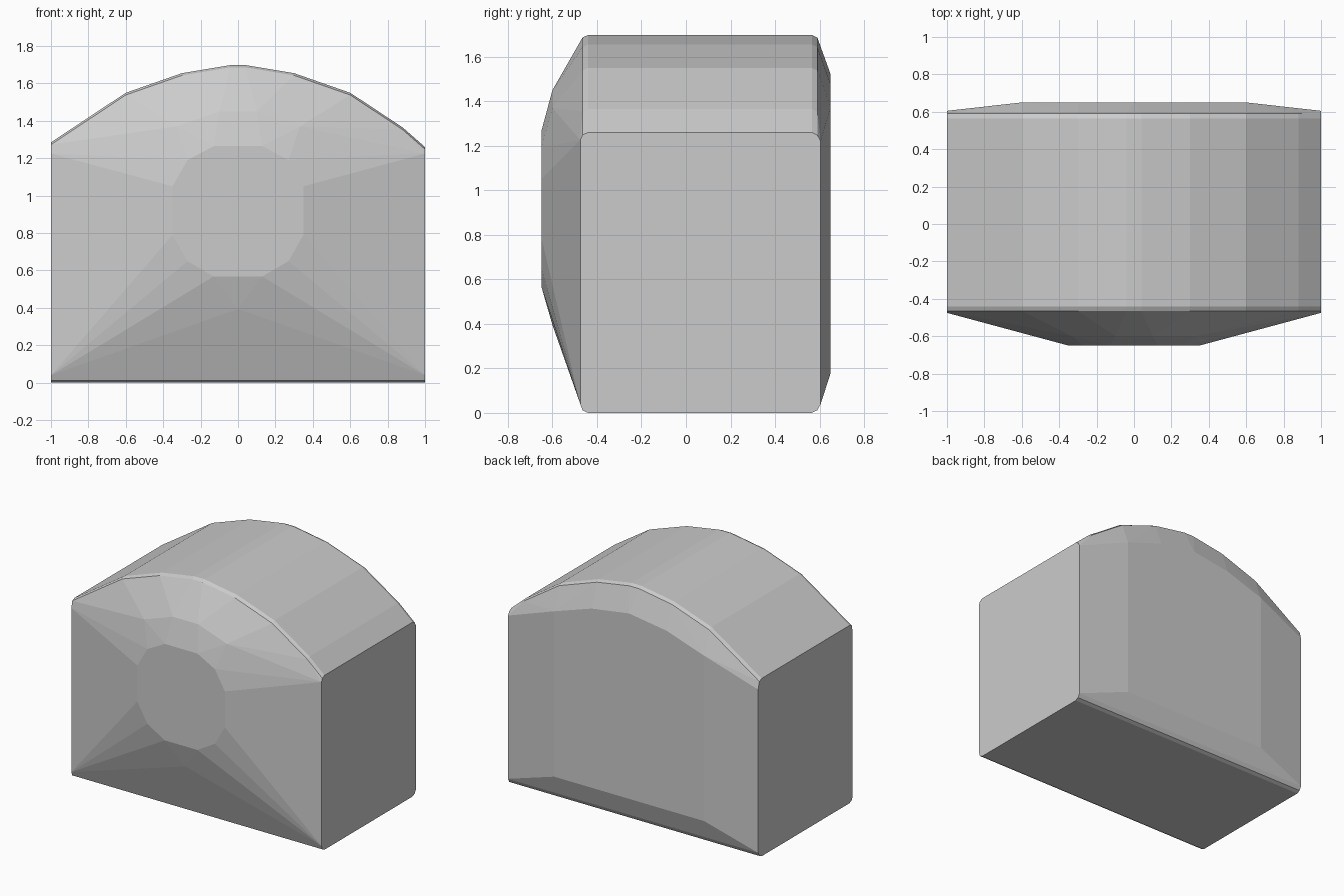
import bpy, bmesh

if "Cube" in bpy.data.objects:
    bpy.data.objects.remove(bpy.data.objects["Cube"])

def mirrored(pts):
    return pts + [(-x, z) for x, z in pts if x > 0]

bm = bmesh.new()

def ring(y, pts):
    for x, z in pts:
        bm.verts.new((x, y, z))

# arched outline, almost symmetric
arch = [(1, 1.26), (0.88, 1.365), (0.6, 1.55), (0.3, 1.655), (0.04, 1.698),
        (-0.04, 1.698), (-0.3, 1.655), (-0.6, 1.55), (-1, 1.285)]
base = mirrored([(1, 0)])
for y in (-0.44, 0.565):
    ring(y, arch + base)

# softened rims, slightly inset from the outline
for y in (-0.465, 0.59):
    ring(y, [(x, z - 0.012) for x, z in arch] + mirrored([(1, 0.012)]))
ring(-0.475, mirrored([(1, 0.04), (1, 1.225)]))
ring(0.605, mirrored([(1, 0.04), (1, 1.22)]))

# domed front: middle ring and flat round centre
ring(-0.60, mirrored([(0, 0.395), (0.1, 1.45), (0.33, 1.37)]))
ring(-0.65, mirrored([(0.13, 1.265), (0.27, 1.19), (0.35, 1.05),
                      (0.35, 0.79), (0.27, 0.65), (0.13, 0.568)]))

# flat back panel
ring(0.65, mirrored([(0.6, 0.18), (0.6, 1.375), (0.3, 1.475), (0, 1.52)]))

# skin the rings as a convex solid
res = bmesh.ops.convex_hull(bm, input=bm.verts)
loose = [v for v in bm.verts if not v.link_faces]
bmesh.ops.delete(bm, geom=loose, context='VERTS')
bmesh.ops.dissolve_limit(bm, angle_limit=0.01, verts=bm.verts, edges=bm.edges)
bmesh.ops.recalc_face_normals(bm, faces=bm.faces)

mesh = bpy.data.meshes.new("arched_block")
bm.to_mesh(mesh)
bm.free()
block = bpy.data.objects.new("arched_block", mesh)
bpy.context.collection.objects.link(block)
